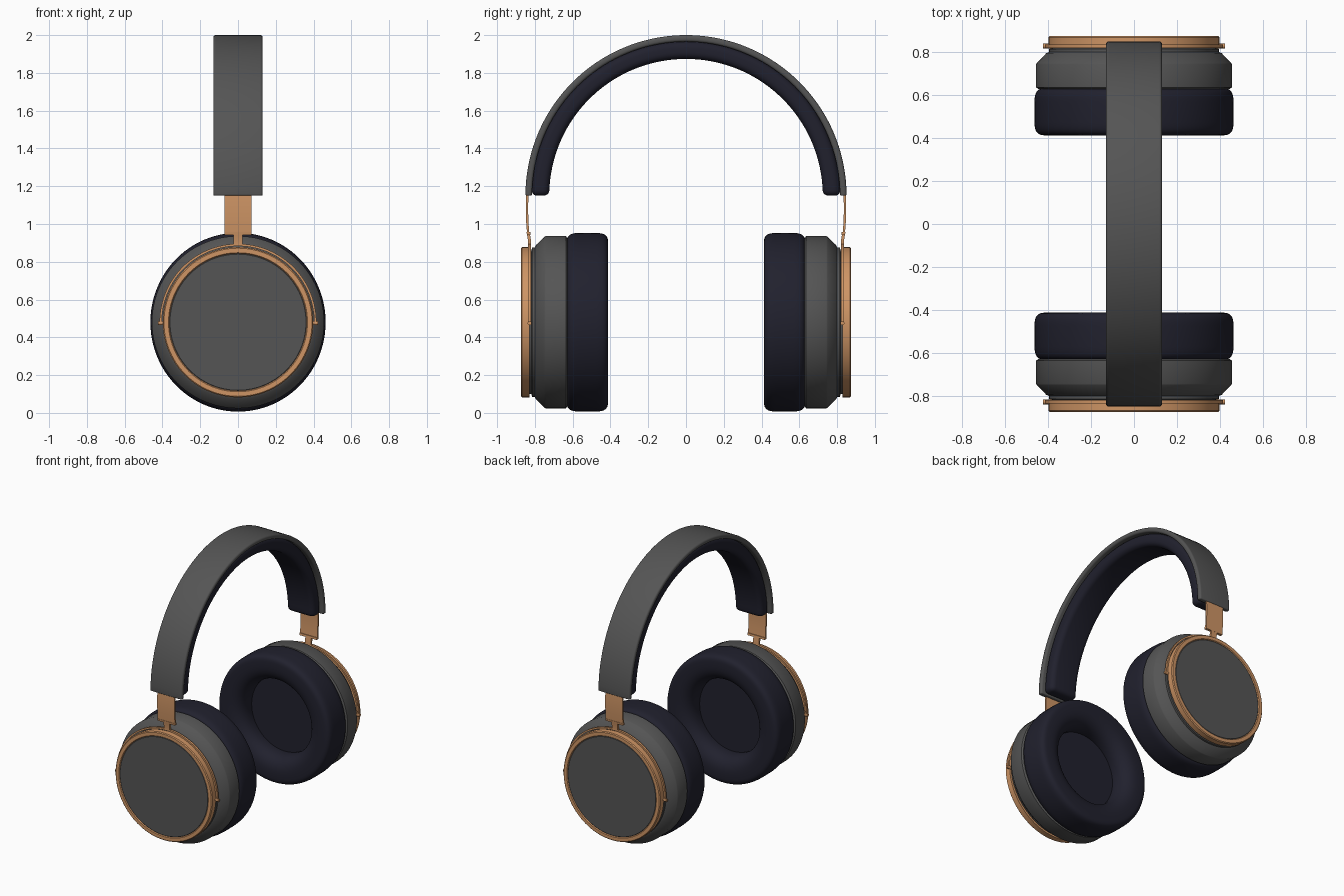
import bpy, bmesh, math
from math import sin, cos, pi

if "Cube" in bpy.data.objects:
    bpy.data.objects.remove(bpy.data.objects["Cube"], do_unlink=True)


def material(name, rgb):
    m = bpy.data.materials.new(name)
    m.use_nodes = True
    m.diffuse_color = (*rgb, 1)
    m.node_tree.nodes["Principled BSDF"].inputs["Base Color"].default_value = (*rgb, 1)
    return m


GREY = material("dark grey", (0.09, 0.09, 0.09))
COPPER = material("copper", (0.62, 0.30, 0.13))
NAVY = material("dark navy", (0.015, 0.015, 0.027))

CUP_Z = 0.48      # height of the ear cup axis
ARCH_Z = 1.15     # height of the headband arc centre
SEGS = 96


def loft(name, rings, mat, closed=False):
    """Skin a list of equal-length point loops; cap the ends unless closed."""
    bm = bmesh.new()
    loops = [[bm.verts.new(p) for p in ring] for ring in rings]
    n = len(loops[0])
    pairs = list(zip(loops, loops[1:]))
    if closed:
        pairs.append((loops[-1], loops[0]))
    else:
        bm.faces.new(loops[0])
        bm.faces.new(loops[-1])
    for a, b in pairs:
        for i in range(n):
            j = (i + 1) % n
            bm.faces.new((a[i], a[j], b[j], b[i]))
    bmesh.ops.recalc_face_normals(bm, faces=bm.faces)
    mesh = bpy.data.meshes.new(name)
    bm.to_mesh(mesh)
    bm.free()
    mesh.materials.append(mat)
    ob = bpy.data.objects.new(name, mesh)
    bpy.context.collection.objects.link(ob)
    bpy.ops.object.select_all(action="DESELECT")
    ob.select_set(True)
    bpy.context.view_layer.objects.active = ob
    bpy.ops.object.shade_smooth_by_angle(angle=math.radians(35))
    return ob


def lathe(name, profile, side, mat, closed=False, stretch=1.0):
    """Turn a (radius, depth) profile about the ear cup axis."""
    angles = [2 * pi * i / SEGS for i in range(SEGS)]
    rings = [[(r * cos(a), side * y, CUP_Z + stretch * r * sin(a)) for a in angles]
             for r, y in profile]
    return loft(name, rings, mat, closed)


def rounded_rect(w, h, rad, steps=5):
    pts = []
    for k, (sx, sy) in enumerate([(1, 1), (-1, 1), (-1, -1), (1, -1)]):
        for i in range(steps + 1):
            a = (k + i / steps) * pi / 2
            pts.append((sx * (w / 2 - rad) + rad * cos(a), sy * (h / 2 - rad) + rad * sin(a)))
    return pts


def arch(name, width, inner, outer, rad, soft, mat):
    """Sweep a rounded section over the half circle, with ends softened by 'soft'."""
    mid, depth = (inner + outer) / 2, outer - inner
    stations = []
    for k in range(6):
        t = k / 5 * pi / 2
        stations.append((soft * (1 - sin(t)) * -1 + soft, soft * (1 - sin(t))))
    ends = [(soft * (1 - cos(k / 5 * pi / 2)) / mid, soft * (1 - sin(k / 5 * pi / 2)))
            for k in range(6)]
    first = ends[-1][0]
    body = [(first + (pi - 2 * first) * i / 72, 0) for i in range(1, 72)]
    stations = ends + body + [(pi - a, s) for a, s in reversed(ends)]
    rings = []
    for a, s in stations:
        section = rounded_rect(width - 2 * s, depth - 2 * s, max(rad - s, 0.002))
        rings.append([(x, (mid + d) * cos(a), ARCH_Z + (mid + d) * sin(a)) for x, d in section])
    return loft(name, rings, mat)


# Headband
arch("headband_shell", 0.262, 0.815, 0.85, 0.014, 0.008, GREY)
arch("headband_cushion", 0.225, 0.724, 0.818, 0.036, 0.03, NAVY)


def power(v, n):
    return math.copysign(abs(v) ** (2 / n), v)


# Ear pad section: boxy outside, puffy towards the opening
pad_profile = []
for i in range(40):
    a = 2 * pi * i / 40
    reach, n = (0.079, 4.5) if cos(a) > 0 else (0.115, 2.3)
    pad_profile.append((0.385 + reach * power(cos(a), n), 0.522 + 0.11 * power(sin(a), n)))

for side, label in ((-1, "front"), (1, "back")):
    # Ear cup
    lathe(label + "_ear_pad", pad_profile, side, NAVY, closed=True, stretch=1.02)
    lathe(label + "_speaker_cover", [(0.34, 0.55), (0.34, 0.632)], side, NAVY)
    lathe(label + "_cup_housing",
          [(0.445, 0.628), (0.456, 0.636), (0.456, 0.743), (0.452, 0.75), (0.408, 0.795),
           (0.396, 0.80), (0.396, 0.815), (0.38, 0.818), (0.38, 0.85)], side, GREY)
    lathe(label + "_trim_ring",
          [(0.37, 0.828), (0.398, 0.828), (0.398, 0.868), (0.392, 0.874),
           (0.368, 0.874), (0.363, 0.868), (0.363, 0.828)], side, COPPER, closed=True)
    lathe(label + "_outer_disc", [(0.364, 0.84), (0.364, 0.867), (0.36, 0.87)], side, GREY)

    # Half-ring yoke with its pivots
    yoke = []
    for i in range(65):
        a = pi * i / 64
        yoke.append([(r * cos(a), side * y, CUP_Z + r * sin(a))
                     for r, y in ((0.403, 0.82), (0.415, 0.82), (0.415, 0.836), (0.403, 0.836))])
    loft(label + "_yoke", yoke, COPPER)
    for x, hand in ((-1, "right"), (1, "left")):
        bpy.ops.mesh.primitive_cylinder_add(
            vertices=20, radius=0.011, depth=0.05,
            location=(x * 0.398, side * 0.828, CUP_Z - 0.005), rotation=(0, pi / 2, 0))
        pin = bpy.context.object
        pin.name = f"{label}_{hand}_pivot"
        pin.data.materials.append(COPPER)
        bpy.ops.object.shade_smooth_by_angle(angle=math.radians(35))

    # Slider plate and the narrow stem below it
    def strip(name, half, spine, thick=0.006):
        rings = [[(-half, side * (y - thick), z), (half, side * (y - thick), z),
                  (half, side * (y + thick), z), (-half, side * (y + thick), z)]
                 for y, z in spine]
        loft(name, rings, COPPER)

    strip(label + "_slider", 0.071,
          [(0.834, 1.22), (0.84, 1.16), (0.842, 1.08), (0.84, 1.01), (0.835, 0.945)])
    strip(label + "_slider_lip", 0.071, [(0.834, 0.957), (0.832, 0.942)], 0.01)
    strip(label + "_stem", 0.024, [(0.835, 0.95), (0.828, 0.91), (0.828, 0.885)], 0.008)
